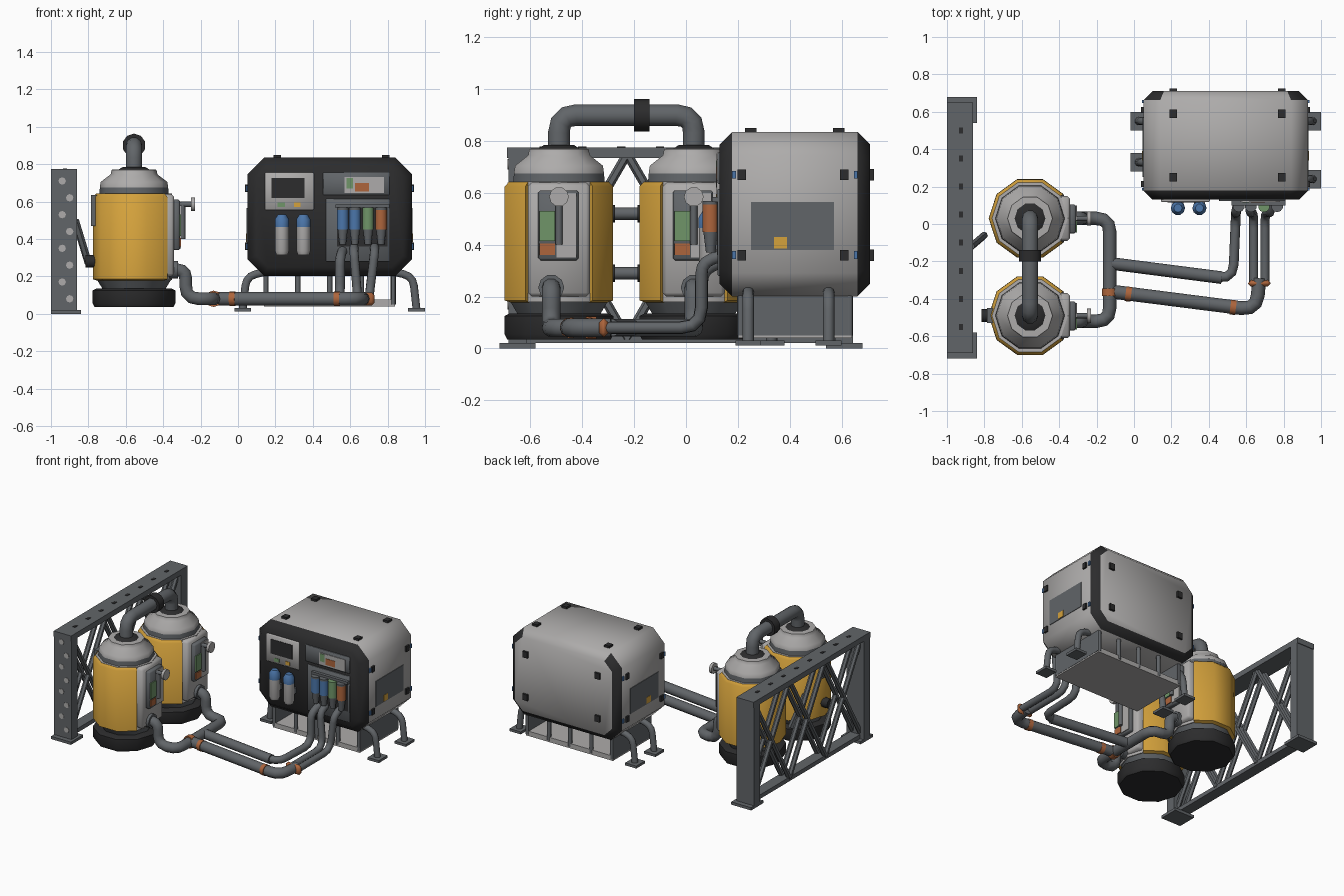
import bpy, bmesh, math
from mathutils import Vector

old = bpy.data.objects.get("Cube")
if old:
    bpy.data.objects.remove(old, do_unlink=True)

made = []


def material(name, r, g, b):
    m = bpy.data.materials.new(name)
    m.use_nodes = True
    m.diffuse_color = (r, g, b, 1)
    m.node_tree.nodes["Principled BSDF"].inputs["Base Color"].default_value = (r, g, b, 1)
    return m


LIGHT = material("light grey paint", .42, .41, .405)
STEEL = material("steel grey", .12, .13, .14)
BLACK = material("charcoal", .025, .025, .026)
YELLOW = material("yellow paint", .66, .36, .045)
BLUE = material("blue", .07, .18, .40)
GREEN = material("green", .16, .30, .14)
ORANGE = material("rust orange", .42, .13, .045)


def finish(name, bm, *mats):
    bmesh.ops.recalc_face_normals(bm, faces=bm.faces)
    mesh = bpy.data.meshes.new(name)
    bm.to_mesh(mesh)
    bm.free()
    for m in mats:
        mesh.materials.append(m)
    ob = bpy.data.objects.new(name, mesh)
    bpy.context.collection.objects.link(ob)
    made.append(ob)


def box(name, lo, hi, mat, bevel=0):
    bm = bmesh.new()
    bmesh.ops.create_cube(bm, size=1)
    for v in bm.verts:
        v.co = [(a + b) / 2 + c * (b - a) for a, b, c in zip(lo, hi, v.co)]
    if bevel:
        bmesh.ops.bevel(bm, geom=bm.edges[:], offset=bevel, segments=1, affect='EDGES')
    finish(name, bm, mat)


def lathe(name, profile, at, mat, sides=10, first=0, count=None):
    """Turn a closed (radius, height) loop about z; count limits the sweep."""
    bm = bmesh.new()
    count = count or sides
    full = count == sides
    rings = []
    for i in range(count if full else count + 1):
        a = math.tau * (first + i) / sides
        rings.append([bm.verts.new((at[0] + r * math.cos(a), at[1] + r * math.sin(a), at[2] + z))
                      for r, z in profile])
    n = len(profile)
    for i in range(count):
        p, q = rings[i], rings[(i + 1) % len(rings)]
        for j in range(n):
            bm.faces.new((p[j], q[j], q[(j + 1) % n], p[(j + 1) % n]))
    if not full:
        bm.faces.new(rings[0])
        bm.faces.new(rings[-1])
    bmesh.ops.remove_doubles(bm, verts=bm.verts[:], dist=1e-4)
    finish(name, bm, mat)


def rod(name, a, b, r, mat, sides=10, r2=None):
    a, b = Vector(a), Vector(b)
    d = b - a
    bm = bmesh.new()
    bmesh.ops.create_cone(bm, cap_ends=True, segments=sides, radius1=r,
                          radius2=r if r2 is None else r2, depth=d.length)
    rot = Vector((0, 0, 1)).rotation_difference(d).to_matrix()
    for v in bm.verts:
        v.co = rot @ v.co + (a + b) / 2
    finish(name, bm, mat)


def pipe(name, points, r, mat, bend=.08):
    """Sweep a round pipe along a path with rounded corners."""
    pts = [Vector(p) for p in points]
    path = [pts[0]]
    for a, b, c in zip(pts, pts[1:], pts[2:]):
        k = min(bend, (a - b).length * .48, (c - b).length * .48)
        s, e = b + (a - b).normalized() * k, b + (c - b).normalized() * k
        path += [s * (1 - t) ** 2 + b * 2 * t * (1 - t) + e * t * t for t in (0, .33, .67, 1)]
    path.append(pts[-1])
    cu = bpy.data.curves.new(name, 'CURVE')
    cu.dimensions = '3D'
    cu.bevel_depth = r
    cu.bevel_resolution = 3
    cu.use_fill_caps = True
    sp = cu.splines.new('POLY')
    sp.points.add(len(path) - 1)
    for p, q in zip(sp.points, path):
        p.co = (*q, 1)
    tmp = bpy.data.objects.new(name + " path", cu)
    bpy.context.collection.objects.link(tmp)
    dg = bpy.context.evaluated_depsgraph_get()
    mesh = bpy.data.meshes.new_from_object(tmp.evaluated_get(dg))
    bpy.data.objects.remove(tmp, do_unlink=True)
    mesh.materials.clear()
    mesh.materials.append(mat)
    ob = bpy.data.objects.new(name, mesh)
    bpy.context.collection.objects.link(ob)
    made.append(ob)


# Lattice frame on the right-hand end
for y in (-.65, .61):
    box("frame_post", (-1, y - .035, .02), (-.86, y + .035, .76), STEEL)
    box("frame_foot", (-1, y - .07, 0), (-.84, y + .07, .02), STEEL)
box("frame_top_beam", (-1, -.69, .735), (-.86, .65, .775), STEEL)
box("frame_bottom_rail", (-.97, -.65, .02), (-.89, .61, .05), STEEL)
for i in range(3):
    y = -.64 + i * .413
    for x in (-.96, -.90):
        rod("frame_brace", (x, y, .04), (x, y + .413, .75), .018, STEEL, 6)
        rod("frame_brace", (x, y + .413, .04), (x, y, .75), .018, STEEL, 6)
rod("frame_bracket", (-.87, -.12, .5), (-.80, -.06, .27), .02, STEEL, 6)
# Pale worn discs up the front post, dark bolt holes along the beam
for i in range(8):
    x, z = -.92 + .02 * (-1) ** i, .08 + i * .09
    rod("post_wear_disc", (x, -.688, z), (x, -.68, z), .02, LIGHT, 8)
    y = -.55 + i * .15
    box("beam_bolt_hole", (-.935, y - .016, .77), (-.915, y + .016, .778), BLACK)

# Two pressure tanks
TX = -.556
for y in (.03, -.49):
    lathe("tank_base", [(0, .035), (.21, .035), (.221, .055), (.221, .125), (.2, .135), (0, .135)],
          (TX, y, 0), BLACK)
    lathe("tank_skirt", [(0, .12), (.16, .12), (.2, .185), (0, .185)], (TX, y, 0), STEEL)
    lathe("tank_body", [(0, .18), (.203, .18), (.203, .643), (0, .643)], (TX, y, 0), LIGHT)
    lathe("tank_sleeve", [(.19, .175), (.22, .185), (.22, .625), (.203, .642), (.19, .642)],
          (TX, y, 0), YELLOW, first=1, count=8)
    lathe("tank_collar", [(0, .63), (.187, .63), (.182, .68), (0, .68)], (TX, y, 0), STEEL)
    lathe("tank_shoulder", [(0, .675), (.183, .675), (.178, .705), (.125, .745), (.12, .77), (0, .775)],
          (TX, y, 0), LIGHT)
    lathe("tank_neck", [(0, .77), (.085, .77), (.06, .785), (0, .785)], (TX, y, 0), BLACK)
    # Control panel with gauge, label and valve
    box("tank_cover", (TX + .12, y - .12, .2), (TX + .215, y + .12, .64), LIGHT, .015)
    box("control_panel", (TX + .2, y - .08, .34), (TX + .245, y + .075, .61), STEEL, .008)
    box("control_face", (TX + .24, y - .01, .35), (TX + .25, y + .068, .60), LIGHT)
    box("gauge_screen", (TX + .24, y - .075, .415), (TX + .252, y - .015, .53), GREEN)
    box("warning_label", (TX + .24, y - .075, .36), (TX + .25, y - .015, .405), ORANGE)
    rod("valve_stem", (TX + .23, y, .585), (TX + .31, y, .585), .014, STEEL, 8)
    rod("valve_wheel", (TX + .305, y, .585), (TX + .325, y, .585), .038, LIGHT)
    rod("valve_drop", (TX + .26, y, .585), (TX + .26, y, .4), .014, STEEL, 8)
    # Outlet pipe bending down to the ground manifold
    yo = -.52 if y < 0 else .03
    pipe("outlet_pipe", [(TX + .18, yo, .235), (-.28, yo, .235), (-.28, yo, .08), (-.13, yo, .08),
                         (-.13, -.25, .08)], .036, STEEL)
    rod("outlet_flange", (TX + .19, yo, .235), (TX + .235, yo, .235), .05, STEEL)

# Rear coupling and plate on the front tank
rod("rear_coupling", (TX - .19, -.49, .28), (TX - .26, -.49, .28), .035, BLACK)
box("rear_plate", (TX - .23, -.53, .47), (TX - .17, -.45, .635), STEEL)

# Pipes joining the tanks
pipe("overhead_pipe", [(TX, -.49, .76), (TX, -.49, .9), (TX, .03, .9), (TX, .03, .76)], .044, STEEL, .07)
rod("overhead_collar", (TX, -.2, .9), (TX, -.14, .9), .063, BLACK)
for z in (.29, .52):
    rod("tank_link", (TX, -.3, z), (TX, -.15, z), .024, STEEL)
    for y in (-.285, -.175):
        rod("tank_link_flange", (TX, y - .012, z), (TX, y + .012, z), .034, BLACK)

# Ground pipes and hoses rising into the machine
pipe("ground_pipe_inner", [(-.13, -.21, .08), (.53, -.295, .08), (.545, .06, .08), (.545, .06, .3),
                           (.56, .14, .34)], .026, STEEL)
rod("ground_pipe_sleeve", (-.13, -.21, .08), (.47, -.287, .08), .034, STEEL)
pipe("ground_pipe_outer", [(-.13, -.36, .08), (.655, -.46, .08), (.67, -.29, .08)], .037, STEEL, .1)
for x, top in ((.64, .62), (.70, .73)):
    pipe("supply_hose", [(x, -.31, .08), (x, .06, .08), (top, .06, .33), (top, .14, .36)], .024, STEEL)
box("hose_clamp", (.61, -.335, .045), (.73, -.30, .115), ORANGE, .015)
rod("manifold_clamp", (-.13, -.385, .08), (-.13, -.345, .08), .044, ORANGE)
for x in (-.03, .53):
    y = -.36 - (x + .13) * .127
    rod("pipe_clamp", (x - .015, y, .08), (x + .015, y - .004, .08), .04, ORANGE)

# Machine housing: eight-sided shell, dark front and dark upright corners at the back
bm = bmesh.new()
ends = []
for y in (.13, .71):
    ring = []
    for sx, sz, tall in ((-1, -1, 0), (1, -1, 1), (1, 1, 0), (-1, 1, 1)):
        for cut_x in ((0, 1) if not tall else (1, 0)):
            ring.append(bm.verts.new((.49 + sx * (.44 - (.09 if cut_x else 0)), y,
                                      .518 + sz * (.317 - (0 if cut_x else .09)))))
    ends.append(ring)
caps = [bm.faces.new(r) for r in ends]
for i in range(8):
    j = (i + 1) % 8
    bm.faces.new((ends[0][i], ends[0][j], ends[1][j], ends[1][i]))
rims = list({e for f in caps for e in f.edges})
bmesh.ops.bevel(bm, geom=rims, offset=.048, segments=1, affect='EDGES')
bmesh.ops.recalc_face_normals(bm, faces=bm.faces)
bm.normal_update()
for f in bm.faces:
    n = f.normal
    f.material_index = int(n.y < -.3 or (n.y > .3 and (abs(n.x) > .3 or n.z < -.3)))
finish("machine_housing", bm, LIGHT, BLACK)

for u in (.21, .79):
    for v in (.25, .59):
        box("top_clamp", (u - .02, v - .022, .825), (u + .02, v + .022, .85), BLACK)
    for z in (.36, .67):
        box("back_clamp", (u - .02, .70, z - .022), (u + .02, .725, z + .022), BLACK)
for x in (.05, .93):
    for z in (.36, .67):
        for y in (.215, .61):
            box("side_clamp", (x - .012, y - .016, z - .02), (x + .012, y + .016, z + .02), BLACK)
        for y in (.185, .655):
            box("side_marker", (x - .008, y - .007, z - .015), (x + .008, y + .007, z + .015), BLUE)
    box("side_plate", (x - .004, .25, .38), (x + .004, .57, .565), STEEL)
    box("side_sticker", (x - .006, .34, .385), (x + .006, .39, .43), YELLOW)


# Front panels, each standing slightly proud of the dark face
def plate(name, x0, x1, z0, z1, mat, proud, bevel=0):
    box(name, (x0, .13 - proud, z0), (x1, .135, z1), mat, bevel)


plate("display_frame", .145, .405, .555, .755, LIGHT, .012, .004)
plate("display_screen", .18, .355, .62, .725, BLACK, .015)
plate("display_button", .21, .25, .57, .595, GREEN, .015)
plate("display_button", .30, .335, .57, .595, YELLOW, .015)
plate("meter_panel", .455, .81, .635, .755, STEEL, .008, .003)
plate("meter_face", .57, .78, .645, .73, LIGHT, .012)
plate("meter_label", .625, .70, .655, .70, ORANGE, .015)
plate("meter_label", .58, .615, .67, .725, GREEN, .015)
plate("supply_panel", .47, .81, .28, .615, STEEL, .008, .003)
plate("supply_recess", .53, .80, .36, .58, BLACK, .011)
plate("supply_shelf", .52, .81, .565, .585, STEEL, .03)

# Gas bottles and coloured cartridges
for x in (.235, .35):
    lathe("bottle", [(0, .315), (.03, .315), (.037, .335), (.037, .475), (0, .475)], (x, .085, 0), LIGHT)
    lathe("bottle_cap", [(0, .465), (.038, .465), (.038, .505), (.022, .53), (0, .53)], (x, .085, 0), BLUE)
    box("bottle_bracket", (x - .03, .09, .38), (x + .03, .14, .42), STEEL)
for x, mat, cap in ((.56, BLUE, STEEL), (.625, BLUE, STEEL), (.695, GREEN, GREEN), (.765, ORANGE, STEEL)):
    rod("cartridge", (x, .095, .45), (x, .095, .555), .032, mat)
    rod("cartridge_cap", (x, .095, .555), (x, .095, .568), .032, cap)
    rod("cartridge_nozzle", (x, .095, .37), (x, .095, .45), .018, STEEL, 10, .028)

# Underframe: tray, end plates and short posts
box("base_tray", (.14, .2, .04), (.84, .64, .075), LIGHT)
for x in (.15, .83):
    box("base_end_plate", (x - .012, .2, .05), (x + .012, .64, .21), STEEL)
for i in range(5):
    for y in (.21, .63):
        rod("base_post", (.15 + i * .17, y, .05), (.15 + i * .17, y, .21), .014, STEEL, 8)

# Bowed corner legs with foot pads
for side, y in ((-1, .33), (-1, .55), (1, .24), (1, .55)):
    hip, ankle = .49 + side * .34, .49 + side * .465
    pipe("leg", [(hip, y, .225), (ankle - side * .02, y, .2), (ankle, y, .02)], .022, STEEL, .09)
    box("foot_pad", (ankle - .045, y - .05, .012), (ankle + .045, y + .05, .03), STEEL)

# Smooth the round parts while keeping edges crisp
bpy.ops.object.select_all(action='DESELECT')
for ob in made:
    ob.select_set(True)
bpy.context.view_layer.objects.active = made[0]
bpy.ops.object.shade_smooth_by_angle(angle=math.radians(46))
